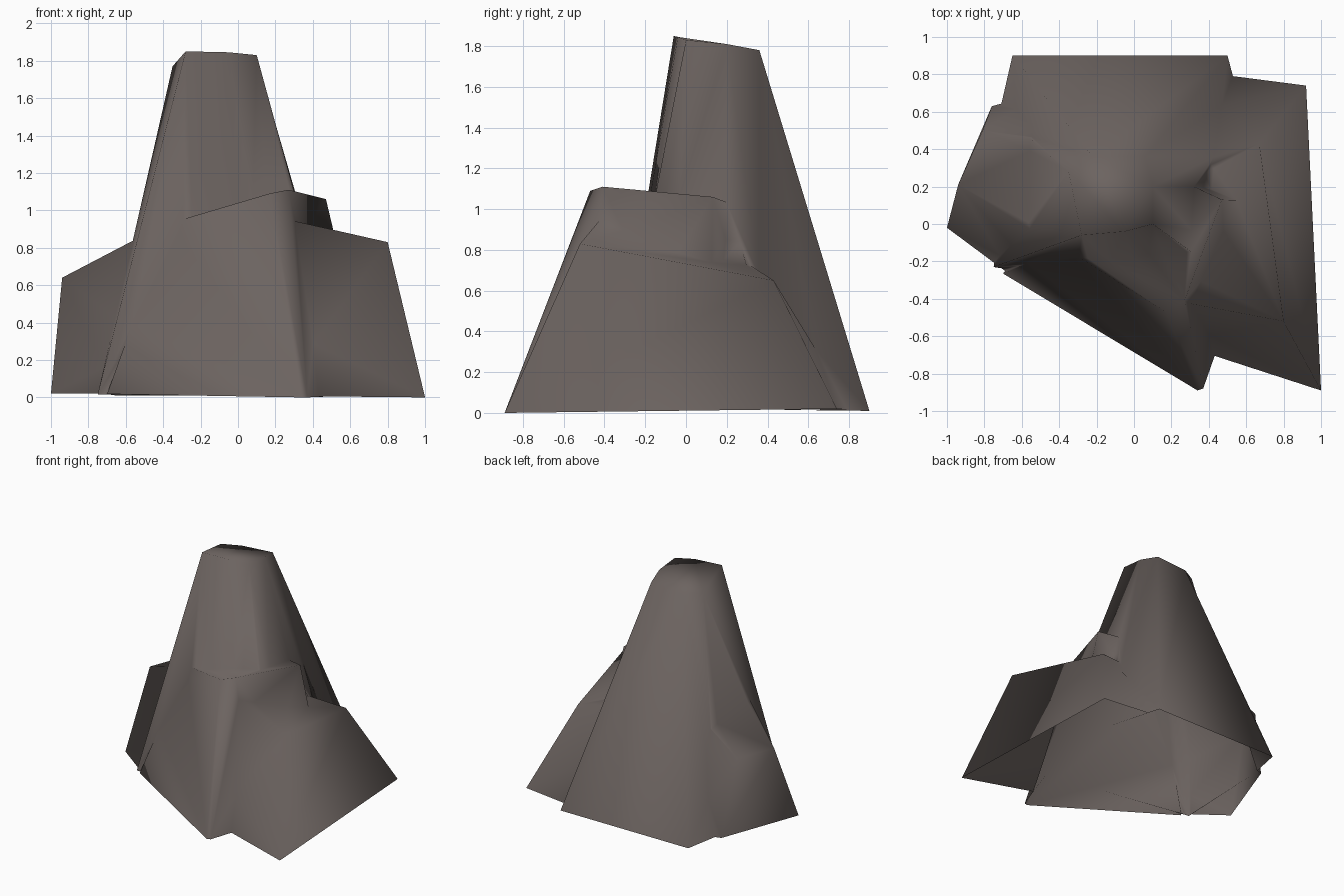
import bpy, bmesh, math

if "Cube" in bpy.data.objects:
    bpy.data.objects.remove(bpy.data.objects["Cube"])


stone = bpy.data.materials.new("grey brown stone")
stone.diffuse_color = (0.15, 0.126, 0.117, 1)
stone.use_nodes = True
stone.node_tree.nodes["Principled BSDF"].inputs["Base Color"].default_value = stone.diffuse_color


def rock(name, base, top):
    """Loft a closed boulder from a base ring to a slanted top ring (same count, counter-clockwise)."""
    bm = bmesh.new()
    low = [bm.verts.new(p) for p in base]
    high = [bm.verts.new(p) for p in top]
    n = len(low)
    for i in range(n):
        j = (i + 1) % n
        bm.faces.new((low[i], low[j], high[j], high[i]))
    bm.faces.new(high)
    bm.faces.new(low[::-1])
    bmesh.ops.triangulate(bm, faces=bm.faces[:])
    bmesh.ops.recalc_face_normals(bm, faces=bm.faces[:])
    mesh = bpy.data.meshes.new(name)
    bm.to_mesh(mesh)
    bm.free()
    mesh.materials.append(stone)
    obj = bpy.data.objects.new(name, mesh)
    bpy.context.collection.objects.link(obj)
    return obj


# tall central spire
spire = rock("rock_spire",
     [(-0.75, -0.23, 0.015), (0.05, -0.36, 0.01), (0.60, -0.36, 0.005),
      (0.62, 0.45, 0.012), (0.50, 0.90, 0.01), (-0.65, 0.90, 0.01), (-0.72, 0.60, 0.015)],
     [(-0.28, -0.06, 1.85), (-0.05, -0.04, 1.845), (0.10, 0.00, 1.83),
      (0.10, 0.20, 1.81), (0.06, 0.36, 1.78), (-0.22, 0.36, 1.76), (-0.35, 0.28, 1.77)])

# turned block leaning on the front
front = rock("front_boulder",
     [(-0.70, -0.265, 0.018), (0.34, -0.89, 0), (0.37, -0.88, 0),
      (0.72, 0.12, 0.014), (0.72, 0.50, 0.016), (0.0, 0.60, 0.012)],
     [(-0.37, -0.13, 0.93), (0.17, -0.47, 1.09), (0.27, -0.41, 1.11),
      (0.47, 0.13, 1.06), (0.30, 0.21, 1.03), (-0.05, 0.30, 0.95)])

# low wide shoulder on the right
right = rock("right_boulder",
     [(0.20, -0.63, 0.008), (1.00, -0.89, 0), (0.92, 0.74, 0.02), (0.30, 0.82, 0.013)],
     [(0.27, -0.42, 0.95), (0.80, -0.52, 0.83), (0.67, 0.43, 0.65), (0.28, 0.26, 0.76)])

# small shoulder on the left
left = rock("left_boulder",
     [(-1.00, -0.02, 0.02), (-0.65, -0.28, 0.02), (-0.50, 0.70, 0.018), (-0.76, 0.63, 0.02)],
     [(-0.94, 0.21, 0.64), (-0.50, -0.06, 0.87), (-0.43, 0.45, 0.86), (-0.81, 0.50, 0.63)])

# weld the boulders into one continuous surface
for part in (front, right, left):
    mod = spire.modifiers.new("weld " + part.name, 'BOOLEAN')
    mod.operation = 'UNION'
    mod.solver = 'EXACT'
    mod.object = part
    part.hide_render = True
bpy.context.view_layer.update()
evaluated = spire.evaluated_get(bpy.context.evaluated_depsgraph_get())
mesh = bpy.data.meshes.new_from_object(evaluated)
spire.modifiers.clear()
spire.data = mesh
for part in (front, right, left):
    bpy.data.objects.remove(part)

# open the underside, tidy the seams
bm = bmesh.new()
bm.from_mesh(mesh)
under = [f for f in bm.faces if all(v.co.z < 0.03 for v in f.verts)]
bmesh.ops.delete(bm, geom=under, context='FACES')
bmesh.ops.remove_doubles(bm, verts=bm.verts[:], dist=0.012)
bmesh.ops.triangulate(bm, faces=bm.faces[:])
for f in bm.faces:
    f.material_index = 0
bm.to_mesh(mesh)
bm.free()
mesh.materials.clear()
mesh.materials.append(stone)

# soft weathered shading
bpy.ops.object.select_all(action='DESELECT')
spire.select_set(True)
bpy.context.view_layer.objects.active = spire
bpy.ops.object.shade_smooth()
